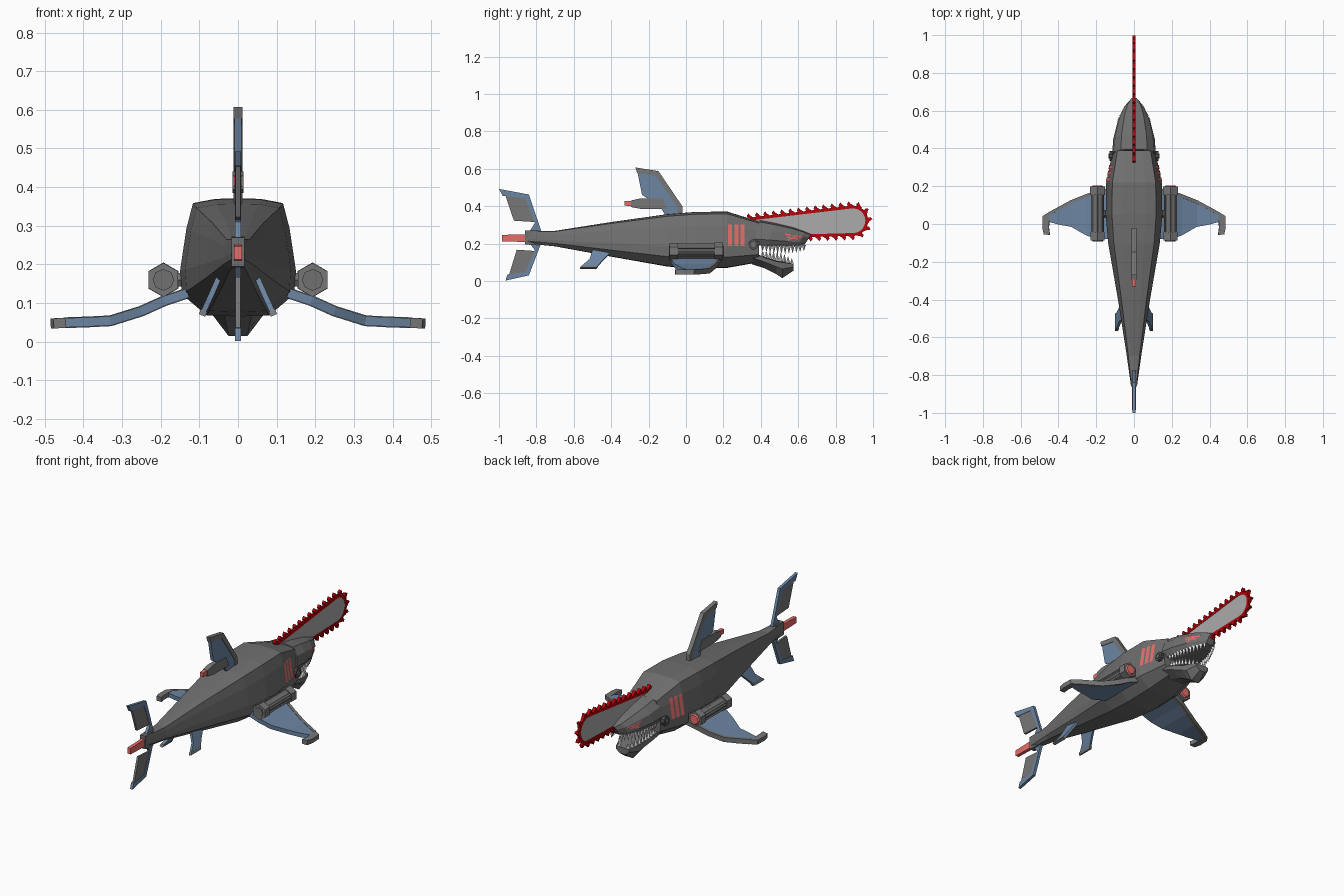
import bpy, bmesh, math
from mathutils import Vector, Matrix
from mathutils.bvhtree import BVHTree

cube = bpy.data.objects.get("Cube")
if cube:
    bpy.data.objects.remove(cube, do_unlink=True)


def material(name, r, g, b):
    m = bpy.data.materials.new(name)
    m.use_nodes = True
    m.diffuse_color = (r, g, b, 1)
    m.node_tree.nodes["Principled BSDF"].inputs["Base Color"].default_value = (r, g, b, 1)
    return m


HULL = material("hull grey", .16, .16, .16)
PANEL = material("panel grey", .185, .185, .185)
DARK = material("dark metal", .08, .08, .08)
BLUE = material("fin blue", .15, .235, .36)
GLOW = material("glow red", .8, .155, .145)
CHAIN = material("chain red", .48, .001, .003)
STEEL = material("blade steel", .41, .41, .41)
IVORY = material("tooth white", .8, .8, .8)


def finish(name, bm, mat, mirror=False, thickness=0):
    if all(e.is_manifold for e in bm.edges):
        bmesh.ops.recalc_face_normals(bm, faces=bm.faces)
    mesh = bpy.data.meshes.new(name)
    bm.to_mesh(mesh)
    bm.free()
    mesh.materials.append(mat)
    ob = bpy.data.objects.new(name, mesh)
    bpy.context.collection.objects.link(ob)
    if mirror:
        mod = ob.modifiers.new("Mirror", 'MIRROR')
        mod.use_mirror_merge = False
    if thickness:
        mod = ob.modifiers.new("Solidify", 'SOLIDIFY')
        mod.thickness, mod.offset = thickness, 0


def add_prism(bm, pts, half):
    """Side outline in (y, z), extruded across x."""
    a = [bm.verts.new((-half, y, z)) for y, z in pts]
    b = [bm.verts.new((half, y, z)) for y, z in pts]
    bm.faces.new(a)
    bm.faces.new(b[::-1])
    for i in range(len(pts)):
        j = (i + 1) % len(pts)
        bm.faces.new((a[i], b[i], b[j], a[j]))


def plate(name, pts, half, mat):
    bm = bmesh.new()
    add_prism(bm, pts, half)
    finish(name, bm, mat)


def loft(name, stations, profile, mat, lean=0):
    """Skin rings given as (y, half width, bottom, top); lean pushes the top forward."""
    bm = bmesh.new()
    rings = []
    ring2d = profile + [(-x, z) for x, z in profile[-2:0:-1]]
    for y, w, lo, hi in stations:
        rings.append([bm.verts.new((x * w, y + lean * z, lo + z * (hi - lo))) for x, z in ring2d])
    for r, s in zip(rings, rings[1:]):
        for i in range(len(r)):
            j = (i + 1) % len(r)
            bm.faces.new((r[i], r[j], s[j], s[i]))
    bm.faces.new(rings[0])
    bm.faces.new(rings[-1])
    tree = BVHTree.FromBMesh(bm)
    finish(name, bm, mat)
    return tree


def sheet(name, rows, mat, thickness):
    bm = bmesh.new()
    grid = [[bm.verts.new(p) for p in row] for row in rows]
    for r, s in zip(grid, grid[1:]):
        for i in range(len(r) - 1):
            bm.faces.new((r[i], r[i + 1], s[i + 1], s[i]))
    finish(name, bm, mat, True, thickness)


def cylinder(name, center, r, length, mat, axis='Y', sides=8, r2=None):
    bm = bmesh.new()
    rot = Matrix.Rotation(-math.pi / 2, 4, 'X') if axis == 'Y' else Matrix.Rotation(math.pi / 2, 4, 'Y')
    bmesh.ops.create_cone(bm, cap_ends=True, segments=sides, radius1=r, radius2=r if r2 is None else r2,
                          depth=length, matrix=Matrix.Translation(center) @ rot)
    finish(name, bm, mat, mirror=True)


def stripe(name, tree, start, end, width):
    """Painted strip laid on the side of a hull, facing outwards."""
    a, b = Vector(start), Vector(end)
    side = Vector((-(b - a).y, (b - a).x)).normalized() * width / 2
    rows = []
    for i in range(13):
        p = a.lerp(b, i / 12)
        row = []
        for q in (p + side, p - side):
            hit = tree.ray_cast(Vector((1, q.x, q.y)), Vector((-1, 0, 0)))[0]
            row.append((hit.x + .003 if hit else .1, q.x, q.y))
        rows.append(row)
    sheet(name, rows, GLOW, 0)


# Body
section = [(0, 0), (.54, .01), (.97, .19), (1, .39), (.89, .75), (.78, .96), (.4, .995), (0, 1)]
body = loft("body", [(-.85, .017, .2, .268), (-.7, .038, .185, .268), (-.4, .085, .13, .315),
                     (-.1, .137, .077, .357), (.05, .15, .065, .369), (.22, .147, .07, .371),
                     (.39, .112, .1, .318)], section, HULL)
for i in range(3):
    y = .236 + i * .033
    stripe("gill_stripe", body, (y, .187), (y, .302), .021)

# Head: upper snout and lower jaw
snout = loft("snout", [(.36, .116, .19, .325), (.44, .11, .188, .31), (.54, .085, .186, .286),
                       (.6, .057, .187, .265), (.635, .022, .195, .25)],
             [(0, 0), (.85, 0), (1, .25), (.9, .65), (.6, .93), (0, 1)], HULL, lean=.035)
for start, end in (((.53, .25), (.62, .234)), ((.54, .235), (.6, .224)), ((.545, .218), (.59, .238))):
    stripe("snout_scar", snout, start, end, .008)
loft("lower_jaw", [(.35, .1, .09, .155), (.42, .088, .068, .128), (.485, .07, .035, .108),
                   (.515, .062, .015, .104), (.575, .042, .055, .092)],
     [(0, 0), (.4, 0), (1, .55), (1, .95), (0, 1)], HULL)
cylinder("jaw_hinge", (.115, .36, .195), .027, .03, DARK, 'X', 10)
cylinder("jaw_hinge_pin", (.129, .36, .195), .013, .012, PANEL, 'X', 8)


# Teeth
def teeth(name, path, count, length, direction):
    bm = bmesh.new()
    a, b = Vector(path[0]), Vector(path[1])
    for i in range(count):
        t = i / (count - 1)
        h = length * (.65 + .35 * math.sin(math.pi * t))
        p = a.lerp(b, t) + Vector((.012 * math.sin(math.pi * t), 0, direction * h / 2))
        turn = Matrix.Rotation(0 if direction > 0 else math.pi, 4, 'X')
        bmesh.ops.create_cone(bm, cap_ends=True, segments=4, radius1=.011, radius2=0, depth=h,
                              matrix=Matrix.Translation(p) @ turn)
    finish(name, bm, IVORY, mirror=True)


teeth("upper_teeth", ((.09, .41, .192), (.03, .63, .192)), 12, .05, -1)
teeth("lower_teeth", ((.08, .41, .13), (.028, .565, .09)), 9, .05, 1)

# Chainsaw blade, chain and hooked cutters
CY, CZ = .893, .322


def saw_path(r):
    arc = [(CY + r * math.sin(t), CZ + r * math.cos(t))
           for t in [math.pi * (i / 12) - .1 for i in range(13)]]
    return [(.34, .257 + r)] + arc + [(.63, .315 - r)]


plate("saw_blade", saw_path(.07) + [(.5, .25)], .005, STEEL)
plate("saw_chain", saw_path(.081) + saw_path(.066)[::-1], .007, CHAIN)
bm = bmesh.new()
path = [Vector(p) for p in saw_path(.079)]
carry, step = .004, .045
for a, b in zip(path, path[1:]):
    along = (b - a).normalized()
    out = Vector((-along.y, along.x))
    while carry < (b - a).length:
        p = a + along * carry
        add_prism(bm, [p - along * .014, p - along * .018 + out * .013, p - along * .008 + out * .026,
                       p + along * .002 + out * .012, p + along * .018], .009)
        carry += step
    carry -= (b - a).length
finish("saw_cutters", bm, CHAIN)

# Dorsal fin with rear turret
plate("dorsal_fin", [(-.11, .35), (-.14, .4), (-.235, .46), (-.26, .585), (-.155, .567), (-.05, .41), (-.03, .35)],
      .009, BLUE)
plate("dorsal_edge", [(-.27, .607), (-.147, .587), (-.02, .4), (-.02, .35), (-.045, .35), (-.045, .395),
                      (-.163, .562), (-.262, .578)], .012, PANEL)
plate("dorsal_turret", [(-.295, .395), (-.295, .43), (-.25, .44), (-.125, .44), (-.1, .385), (-.24, .385)],
      .014, PANEL)
plate("turret_lens", [(-.33, .403), (-.33, .427), (-.29, .429), (-.29, .4)], .01, GLOW)

# Tail fin lobes and exhaust
plate("upper_tail_frame", [(-1, .492), (-.84, .462), (-.775, .27), (-.775, .22), (-.84, .22), (-.84, .26),
                           (-.808, .31), (-.86, .442), (-.98, .455)], .008, BLUE)
plate("upper_tail_panel", [(-.965, .455), (-.855, .45), (-.805, .315), (-.92, .322)], .006, PANEL)
plate("lower_tail_frame", [(-.965, .002), (-.84, .03), (-.775, .2), (-.775, .25), (-.84, .25), (-.84, .205),
                           (-.808, .165), (-.86, .047), (-.955, .035)], .008, BLUE)
plate("lower_tail_panel", [(-.945, .037), (-.855, .042), (-.805, .16), (-.905, .167)], .006, PANEL)
plate("tail_mount", [(-.86, .195), (-.86, .27), (-.79, .272), (-.79, .19)], .017, HULL)
plate("tail_exhaust", [(-.985, .212), (-.985, .246), (-.85, .25), (-.85, .208)], .01, GLOW)

# Pectoral fins: blue web, grey leading edge, grey swept tip
wing = [(.13, .126, .19, -.08), (.19, .106, .178, -.08), (.25, .079, .158, -.06), (.33, .054, .127, -.015),
        (.39, .051, .096, -.005), (.447, .049, .065, .01)]
sheet("pectoral_web", [[(x, f - .016, z), (x, b, z)] for x, z, f, b in wing], BLUE, .024)
sheet("pectoral_edge", [[(x, f, z), (x, f - .018, z)] for x, z, f, b in wing], PANEL, .028)
sheet("pectoral_tip", [[(.445, .066, .049), (.45, -.02, .049), (.445, -.058, .049)],
                       [(.483, .042, .047), (.485, -.02, .047), (.477, -.055, .047)]], PANEL, .026)

# Pelvic fins
sheet("pelvic_fin", [[(.05, -.39, .165), (.05, -.5, .165)], [(.072, -.44, .115), (.072, -.515, .115)],
                     [(.09, -.475, .076), (.09, -.56, .076)]], BLUE, .014)
sheet("pelvic_edge", [[(.088, -.47, .08), (.088, -.558, .08)], [(.093, -.478, .068), (.093, -.566, .068)]], PANEL, .018)

# Side engines
EX, EZ = .193, .16
cylinder("engine_tube", (EX, .055, EZ), .034, .25, HULL)
cylinder("engine_rear_cap", (EX, -.065, EZ), .044, .045, PANEL, sides=6)
cylinder("engine_rear_nozzle", (EX, -.089, EZ), .028, .006, HULL)
cylinder("engine_front_cap", (EX, .175, EZ), .045, .045, PANEL, sides=6)
cylinder("engine_front_lens", (EX, .2, EZ), .034, .008, GLOW, r2=.026)
for i in range(6):
    t = math.pi * (i + .5) / 3
    cylinder("engine_rib", (EX + .032 * math.cos(t), .055, EZ + .032 * math.sin(t)), .007, .21, HULL, sides=4)
cylinder("engine_mount", (.15, .055, EZ), .02, .05, HULL, 'X', 6)
